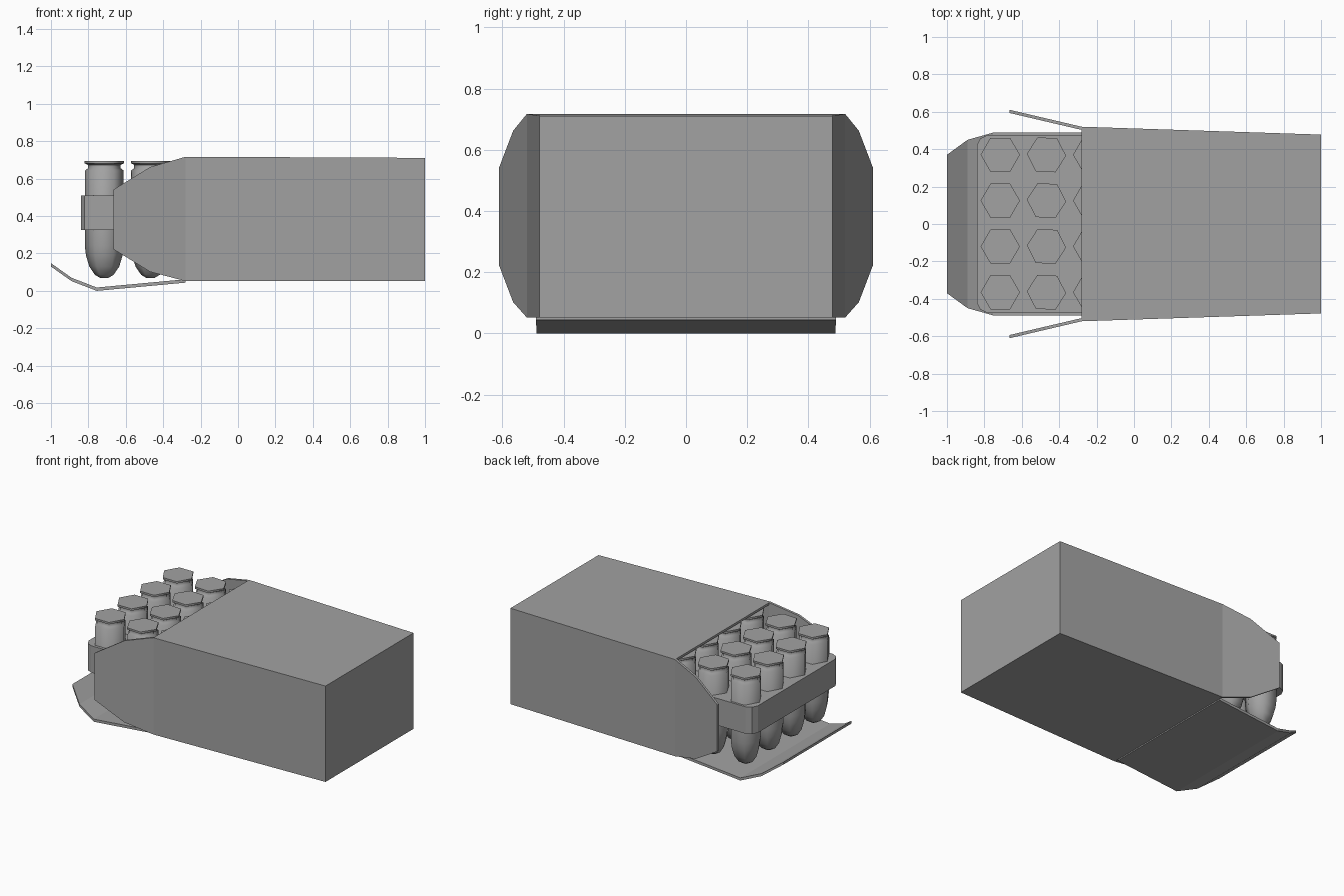
import bpy, bmesh, math
from mathutils import Vector, Matrix

cube = bpy.data.objects.get("Cube")
if cube:
    bpy.data.objects.remove(cube, do_unlink=True)

grey = bpy.data.materials.new("plain grey")
grey.use_nodes = True
COLOUR = (0.36, 0.36, 0.36, 1)
grey.diffuse_color = COLOUR
grey.node_tree.nodes["Principled BSDF"].inputs["Base Color"].default_value = COLOUR


def finish(name, bm):
    bmesh.ops.recalc_face_normals(bm, faces=bm.faces)
    mesh = bpy.data.meshes.new(name)
    bm.to_mesh(mesh)
    bm.free()
    mesh.materials.append(grey)
    obj = bpy.data.objects.new(name, mesh)
    bpy.context.collection.objects.link(obj)
    return obj


def thick_sheet(name, points, faces, depth):
    """Flat faces pushed along a vector into a closed slab."""
    bm = bmesh.new()
    vs = [bm.verts.new(p) for p in points]
    fs = [bm.faces.new([vs[i] for i in f]) for f in faces]
    ext = bmesh.ops.extrude_face_region(bm, geom=fs, use_keep_orig=True)
    moved = [g for g in ext["geom"] if isinstance(g, bmesh.types.BMVert)]
    bmesh.ops.translate(bm, verts=moved, vec=Vector(depth))
    return finish(name, bm)


# Tapered carton, open at the -x end
bm = bmesh.new()
rings = []
for x, y, z0, z1 in ((-0.28, 0.52, 0.052, 0.717), (1.0, 0.478, 0.052, 0.711)):
    rings.append([bm.verts.new(p) for p in
                  ((x, -y, z0), (x, y, z0), (x, y, z1), (x, -y, z1))])
for i in range(4):
    j = (i + 1) % 4
    bm.faces.new((rings[0][i], rings[0][j], rings[1][j], rings[1][i]))
bm.faces.new(rings[1])
carton = finish("carton", bm)
solid = carton.modifiers.new("card thickness", "SOLIDIFY")
solid.thickness = 0.015
solid.offset = -1
solid.use_even_offset = True

# Side flaps swinging outward
profile = [(-0.28, 0.717), (-0.47, 0.662), (-0.665, 0.542),
           (-0.665, 0.222), (-0.47, 0.102), (-0.28, 0.052)]
for side, label in ((1, "left"), (-1, "right")):
    pts = [(x, side * (0.52 + (-0.28 - x) * 0.235), z) for x, z in profile]
    thick_sheet(label + "_flap", pts, [range(6)], (0, -side * 0.017, 0))

# Bent bottom flap with a curled, narrowed lip
sections = [(-0.28, 0.49, 0.062), (-0.755, 0.488, 0.018),
            (-0.89, 0.45, 0.07), (-1.0, 0.37, 0.148)]
pts = [(x, s * y, z) for x, y, z in sections for s in (-1, 1)]
thick_sheet("bottom_flap", pts,
            [(2 * i, 2 * i + 1, 2 * i + 3, 2 * i + 2) for i in range(3)], (0, 0, -0.018))

# Holder block with rounded corners
corner = [(-0.785, 0.475), (-0.822, 0.457), (-0.84, 0.42)]
outline = [(-0.1, 0.475)] + corner
outline += [(x, -y) for x, y in reversed(outline)]
thick_sheet("holder", [(x, y, 0.325) for x, y in outline], [range(len(outline))], (0, 0, 0.185))

# Cartridge: six-sided lathe from rim to nose
LATHE = [(0.105, 0.695), (0.105, 0.682), (0.088, 0.674), (0.088, 0.655),
         (0.104, 0.643), (0.104, 0.242), (0.098, 0.19), (0.08, 0.13),
         (0.05, 0.086), (0.02, 0.068)]
bm = bmesh.new()
loops = []
for r, z in LATHE:
    loops.append([bm.verts.new((r * math.cos(k * math.pi / 3), r * math.sin(k * math.pi / 3), z))
                  for k in range(6)])
for a, b in zip(loops, loops[1:]):
    for k in range(6):
        m = (k + 1) % 6
        bm.faces.new((a[k], a[m], b[m], b[k]))
bm.faces.new(loops[0])
bm.faces.new(loops[-1])
first = finish("cartridge", bm)
for o in bpy.context.selected_objects:
    o.select_set(False)
bpy.context.view_layer.objects.active = first
first.select_set(True)
bpy.ops.object.shade_smooth_by_angle(angle=math.radians(61))

# Rows of cartridges sharing one mesh
for col in range(3):
    for row in range(4):
        if col == row == 0:
            obj = first
        else:
            obj = first.copy()
            bpy.context.collection.objects.link(obj)
        obj.name = f"cartridge_{col + 1}_{row + 1}"
        obj.location = (-0.715 + 0.247 * col, -0.365 + 0.245 * row, 0)
        obj.rotation_euler.z = math.radians(-3 if col == 1 else 0)
